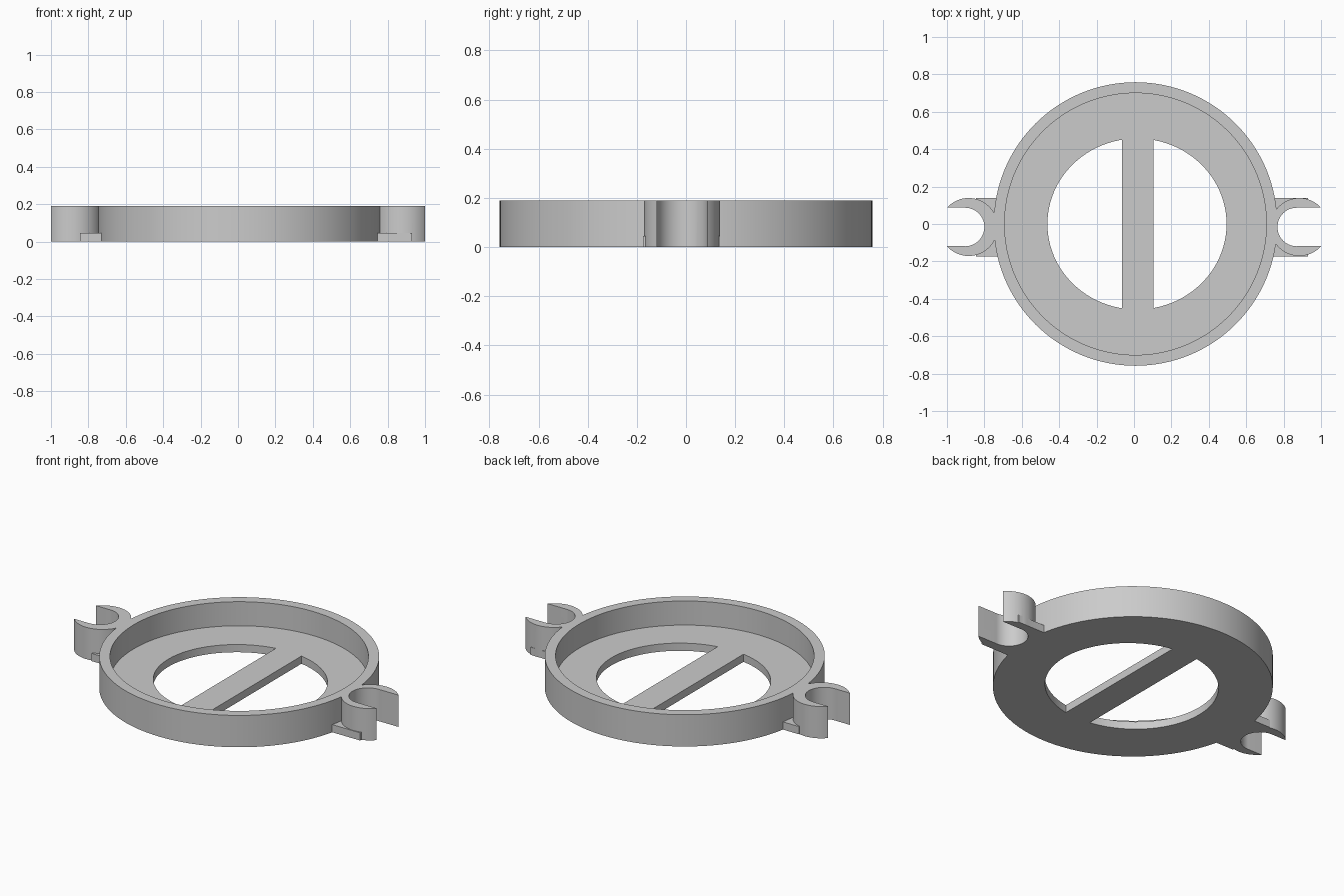
import bpy
import math

cube = bpy.data.objects.get("Cube")
if cube:
    bpy.data.objects.remove(cube, do_unlink=True)

HEIGHT = 0.19       # wall and clip height
FLOOR = 0.046       # floor, crossbar and tab thickness
CX = 0.008          # ring centre in x
CLIP_Y = -0.016     # clip centre line
OVER = 0.1          # cutter overshoot

grey = bpy.data.materials.new("plain_grey")
grey.use_nodes = True
grey.diffuse_color = (0.6, 0.6, 0.6, 1)
grey.node_tree.nodes["Principled BSDF"].inputs["Base Color"].default_value = (0.6, 0.6, 0.6, 1)


def finish(obj, name):
    obj.name = name
    obj.data.materials.append(grey)
    return obj


def disc(name, x, y, rx, z0, z1, ry=None, sides=96):
    bpy.ops.mesh.primitive_cylinder_add(vertices=sides, radius=1, depth=1,
                                        location=(x, y, (z0 + z1) / 2))
    obj = bpy.context.object
    obj.scale = (rx, ry or rx, z1 - z0)
    bpy.ops.object.transform_apply(location=True, rotation=True, scale=True)
    return finish(obj, name)


def box(name, x0, x1, y0, y1, z0, z1):
    bpy.ops.mesh.primitive_cube_add(
        size=1, location=((x0 + x1) / 2, (y0 + y1) / 2, (z0 + z1) / 2))
    obj = bpy.context.object
    obj.scale = (abs(x1 - x0), y1 - y0, z1 - z0)
    bpy.ops.object.transform_apply(location=True, rotation=True, scale=True)
    return finish(obj, name)


def combine(target, tool, operation):
    mod = target.modifiers.new(operation.lower(), 'BOOLEAN')
    mod.operation = operation
    mod.solver = 'EXACT'
    mod.object = tool
    bpy.context.view_layer.objects.active = target
    bpy.ops.object.modifier_apply(modifier=mod.name)
    bpy.data.objects.remove(tool, do_unlink=True)


# Shallow round pan with an open centre
ring = disc("holder_ring", CX, 0, 0.758, 0, HEIGHT, sides=128)
combine(ring, disc("cavity", CX, 0, 0.7, FLOOR, HEIGHT + OVER, sides=128), 'DIFFERENCE')
combine(ring, disc("floor_opening", 0.016, 0, 0.479, -OVER, HEIGHT, ry=0.457), 'DIFFERENCE')

# Straight bar across the opening
combine(ring, box("crossbar", -0.065, 0.105, -0.55, 0.55, 0, FLOOR), 'UNION')

# Open C-shaped clips with a low tab beneath, one per side
for side, clip_x, slot_x, tab_x in ((1, 0.884, 0.87, 0.93), (-1, -0.884, -0.903, -0.845)):
    clip = disc("clip", clip_x, CLIP_Y, 0.155, 0, HEIGHT, sides=64)
    tab = box("clip_tab", side * 0.72, tab_x, -0.175, 0.138, 0, FLOOR)
    combine(clip, tab, 'UNION')
    combine(clip, disc("clip_bore", slot_x, CLIP_Y, 0.103, -OVER, HEIGHT + OVER, sides=64),
            'DIFFERENCE')
    combine(clip, box("clip_mouth", slot_x, side * 1.2, CLIP_Y - 0.1029, CLIP_Y + 0.1029,
                      -OVER, HEIGHT + OVER), 'DIFFERENCE')
    combine(ring, clip, 'UNION')

# Smooth round walls, crisp rims
bpy.ops.object.select_all(action='DESELECT')
ring.select_set(True)
bpy.context.view_layer.objects.active = ring
bpy.ops.object.shade_smooth_by_angle(angle=math.radians(30))
